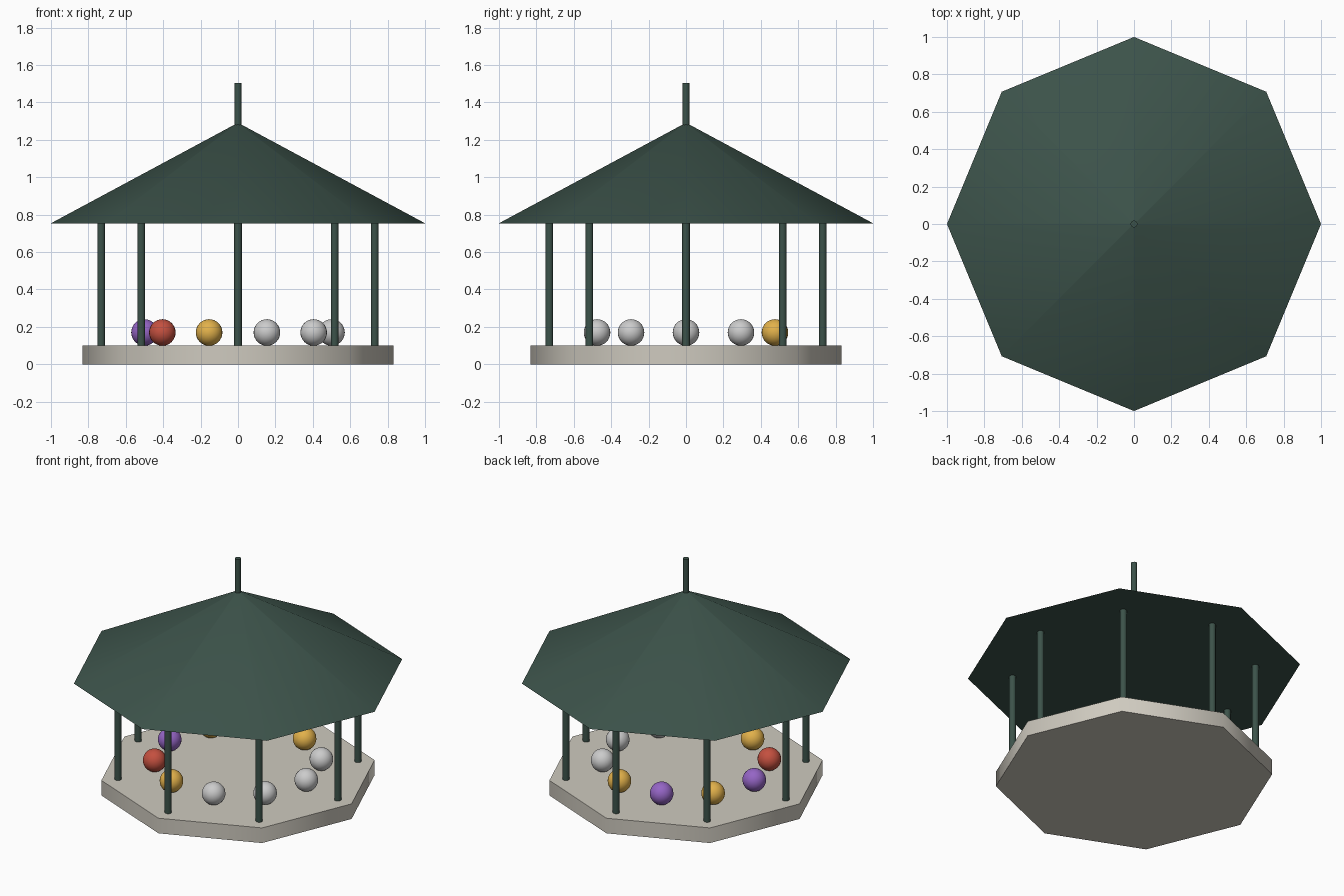
import bpy
from math import cos, sin, pi, radians

if "Cube" in bpy.data.objects:
    bpy.data.objects.remove(bpy.data.objects["Cube"])


def material(name, rgb):
    m = bpy.data.materials.new(name)
    m.diffuse_color = (*rgb, 1)
    m.use_nodes = True
    m.node_tree.nodes["Principled BSDF"].inputs["Base Color"].default_value = m.diffuse_color
    return m


GREEN = material("dark_green", (0.045, 0.085, 0.068))
STONE = material("stone", (0.62, 0.59, 0.52))
SILVER = material("silver", (0.56, 0.56, 0.56))
GOLD = material("gold", (0.76, 0.44, 0.07))
RED = material("red", (0.55, 0.08, 0.05))
PURPLE = material("purple", (0.30, 0.13, 0.56))


def finish(name, mat):
    ob = bpy.context.object
    ob.name = name
    ob.data.materials.append(mat)
    bpy.ops.object.shade_smooth_by_angle(angle=radians(50))
    return ob


def frustum(name, mat, sides, r1, r2, z0, z1, x=0, y=0):
    bpy.ops.mesh.primitive_cone_add(vertices=sides, radius1=r1, radius2=r2,
                                    depth=z1 - z0, location=(x, y, (z0 + z1) / 2))
    return finish(name, mat)


BASE_TOP, EAVE, PEAK = 0.10, 0.754, 1.288

# octagonal floor, roof and finial
frustum("floor", STONE, 8, 0.832, 0.832, 0, BASE_TOP)
frustum("roof", GREEN, 8, 1.0, 0.006, EAVE, PEAK)
frustum("finial", GREEN, 12, 0.019, 0.019, PEAK - 0.03, 1.503)

# eight posts, one under each roof corner
for i in range(8):
    a = i * pi / 4
    frustum(f"post_{i + 1}", GREEN, 12, 0.021, 0.021, BASE_TOP, EAVE,
            0.731 * cos(a), 0.731 * sin(a))

# ring of ten balls resting on the floor
ball_mats = [SILVER, SILVER, GOLD, PURPLE, GOLD, PURPLE, RED, GOLD, SILVER, SILVER]
for i, mat in enumerate(ball_mats):
    a = i * pi / 5
    bpy.ops.mesh.primitive_uv_sphere_add(segments=24, ring_count=16, radius=0.071,
                                         location=(0.5 * cos(a), 0.5 * sin(a), 0.17))
    finish(f"ball_{i + 1}", mat)
